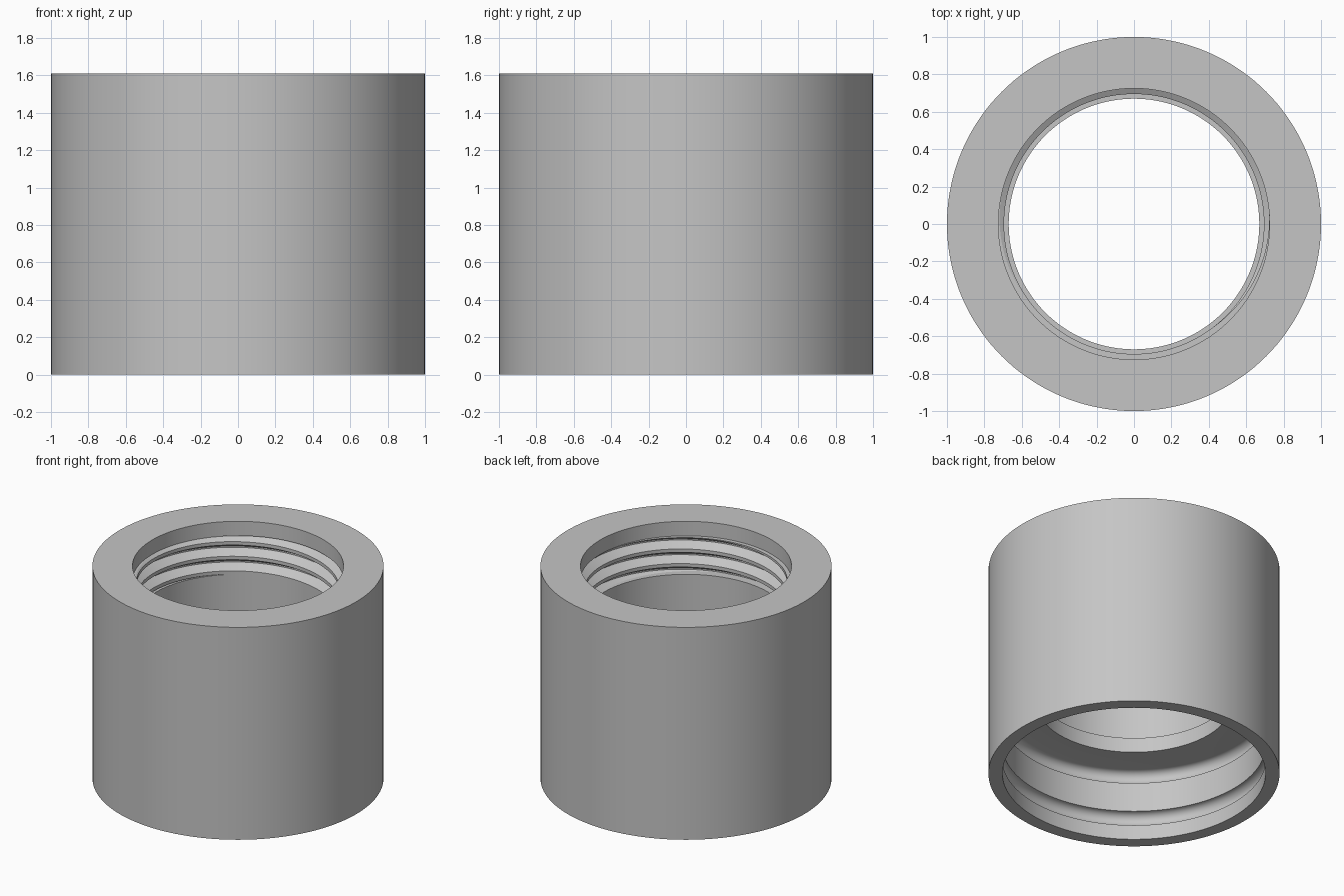
import bpy, bmesh
from math import cos, sin, pi, radians

cube = bpy.data.objects.get("Cube")
if cube:
    bpy.data.objects.remove(cube, do_unlink=True)

SEGMENTS = 144
HEIGHT = 1.61
THREAD_TOP, THREAD_BOTTOM, PITCH = 1.5, 1.222, 0.111
CREST_R, ROOT_R, MOUTH_R = 0.695, 0.76, 0.725
SOCKET_R, GROOVE_R, CEILING = 0.904, 0.0555, 0.556

grey = bpy.data.materials.new("plain grey")
grey.use_nodes = True
colour = (0.56, 0.56, 0.56, 1)
grey.diffuse_color = colour
grey.node_tree.nodes["Principled BSDF"].inputs["Base Color"].default_value = colour


def groove(z_mid, steps=12):
    """Half-round groove cut into the socket wall, from bottom to top."""
    return [(SOCKET_R + GROOVE_R * sin(pi * i / steps),
             z_mid - GROOVE_R * cos(pi * i / steps)) for i in range(steps + 1)]


def thread_radius(z, angle):
    """Radius of the screw thread: flat crest, sloped flanks, narrow root."""
    phase = (z - 1.418 - PITCH * angle / (2 * pi)) / PITCH
    distance = abs(phase - round(phase)) * PITCH
    t = (distance - 0.013) / (PITCH / 2 - 0.018)
    return CREST_R + (ROOT_R - CREST_R) * min(max(t, 0), 1)


def sweep(bm, column):
    """Skin the (r, z) points that column(angle) gives all the way round."""
    previous = None
    for s in range(SEGMENTS + 1):
        a = 2 * pi * s / SEGMENTS
        verts = [bm.verts.new((r * cos(a), r * sin(a), z)) for r, z in column(a)]
        if previous:
            for i in range(len(verts) - 1):
                bm.faces.new((previous[i], verts[i], verts[i + 1], previous[i + 1]))
        previous = verts


def thread_column(angle):
    """Helical rows at the corners of the thread, clipped to its length."""
    points = [(CREST_R, THREAD_BOTTOM)]
    for turn in range(-4, 4):
        for offset in (-0.013, 0.013, PITCH / 2 - 0.005, PITCH / 2 + 0.005):
            z = 1.418 + PITCH * (turn + angle / (2 * pi)) + offset
            z = min(max(z, THREAD_BOTTOM), THREAD_TOP)
            points.append((thread_radius(z, angle), z))
    return points + [(MOUTH_R, THREAD_TOP)]


# Sleeve: lower chamber, lip, grooved socket, outer wall and mouth
profile = [(CREST_R, THREAD_BOTTOM), (CREST_R, 0.668), (0.67, 0.668), (0.67, CEILING)]
profile += reversed(groove(CEILING - GROOVE_R))
profile += reversed(groove(0.167))
profile += [(SOCKET_R, 0), (1, 0), (1, HEIGHT), (MOUTH_R, HEIGHT), (MOUTH_R, THREAD_TOP)]

bm = bmesh.new()
sweep(bm, lambda angle: profile)
sweep(bm, thread_column)
bmesh.ops.remove_doubles(bm, verts=bm.verts, dist=0.00005)
bmesh.ops.recalc_face_normals(bm, faces=bm.faces)
mesh = bpy.data.meshes.new("threaded_sleeve")
bm.to_mesh(mesh)
bm.free()
mesh.materials.append(grey)

sleeve = bpy.data.objects.new("threaded_sleeve", mesh)
bpy.context.collection.objects.link(sleeve)
bpy.ops.object.select_all(action='DESELECT')
sleeve.select_set(True)
bpy.context.view_layer.objects.active = sleeve
bpy.ops.object.shade_smooth_by_angle(angle=radians(25))
